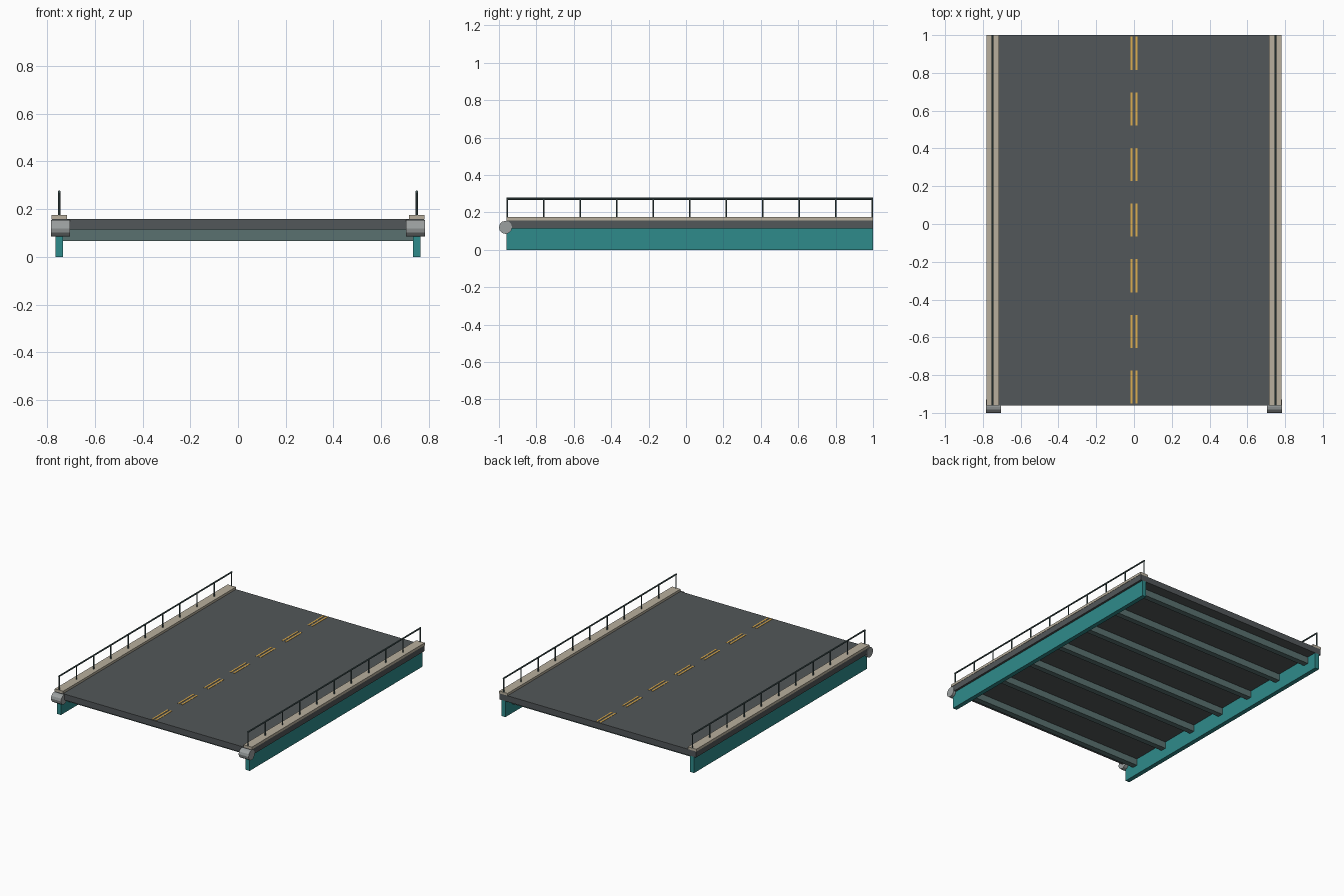
import bpy, bmesh, math
from mathutils import Matrix, Vector

if "Cube" in bpy.data.objects:
    bpy.data.objects.remove(bpy.data.objects["Cube"])

Y0, Y1 = -0.96, 1.0          # deck ends
YC, LEN = (Y0 + Y1) / 2, Y1 - Y0
BAYS = 7
PITCH = 0.2945
ROWS = [0.0205 + (i - (BAYS - 1) / 2) * PITCH for i in range(BAYS)]


def material(name, r, g, b):
    m = bpy.data.materials.new(name)
    m.diffuse_color = (r, g, b, 1)
    m.use_nodes = True
    m.node_tree.nodes["Principled BSDF"].inputs["Base Color"].default_value = m.diffuse_color
    return m


asphalt = material("asphalt", 0.085, 0.095, 0.10)
concrete = material("concrete", 0.48, 0.43, 0.34)
teal = material("teal_paint", 0.028, 0.26, 0.26)
beam_paint = material("beam_paint", 0.10, 0.165, 0.16)
rail_paint = material("rail_paint", 0.06, 0.10, 0.10)
yellow = material("yellow_line", 0.72, 0.42, 0.08)
steel = material("steel", 0.33, 0.35, 0.35)


def finish(bm, name, mat):
    me = bpy.data.meshes.new(name)
    bm.to_mesh(me)
    bm.free()
    me.materials.append(mat)
    ob = bpy.data.objects.new(name, me)
    bpy.context.collection.objects.link(ob)
    return ob


def add_box(bm, x0, x1, y0, y1, z0, z1):
    c = Vector((x0 + x1, y0 + y1, z0 + z1)) / 2
    s = Matrix.Diagonal((x1 - x0, y1 - y0, z1 - z0, 1))
    bmesh.ops.create_cube(bm, size=1, matrix=Matrix.Translation(c) @ s)


def add_rod(bm, a, b, r, sides):
    a, b = Vector(a), Vector(b)
    d = b - a
    m = Matrix.Translation((a + b) / 2) @ d.to_track_quat('Z', 'Y').to_matrix().to_4x4()
    bmesh.ops.create_cone(bm, cap_ends=True, segments=sides, radius1=r, radius2=r,
                          depth=d.length, matrix=m)


def box(name, mat, *dims):
    bm = bmesh.new()
    add_box(bm, *dims)
    return finish(bm, name, mat)


# road deck
box("road_deck", asphalt, -0.78, 0.78, Y0, Y1, 0.115, 0.158)

# cross beams under the deck
bm = bmesh.new()
for y in ROWS:
    add_box(bm, -0.735, 0.735, y - 0.02, y + 0.02, 0.067, 0.116)
finish(bm, "cross_beams", beam_paint)

# double dashed centre line
bm = bmesh.new()
for y in ROWS:
    for x in (-0.0135, 0.0135):
        add_box(bm, x - 0.006, x + 0.006, y - 0.0875, y + 0.0875, 0.157, 0.160)
finish(bm, "centre_line_dashes", yellow)

for side, s in (("left", -1), ("right", 1)):
    # side girder
    x = s * 0.749
    box(side + "_girder", teal, x - 0.016, x + 0.016, Y0, Y1, 0, 0.116)
    # raised kerb
    box(side + "_kerb", concrete, x - 0.033, x + 0.033, Y0, Y1, 0.157, 0.175)
    # hinge pivot at the front end
    bm = bmesh.new()
    add_rod(bm, (s * 0.705, -0.965, 0.12), (s * 0.784, -0.965, 0.12), 0.035, 12)
    finish(bm, side + "_hinge_pivot", steel)
    # railing: posts and handrail
    bm = bmesh.new()
    for i in range(11):
        y = Y0 + 0.004 + (LEN - 0.008) * i / 10
        add_rod(bm, (x, y, 0.172), (x, y, 0.273), 0.0045, 8)
    add_rod(bm, (x, Y0, 0.273), (x, Y1, 0.273), 0.0055, 8)
    finish(bm, side + "_railing", rail_paint)
